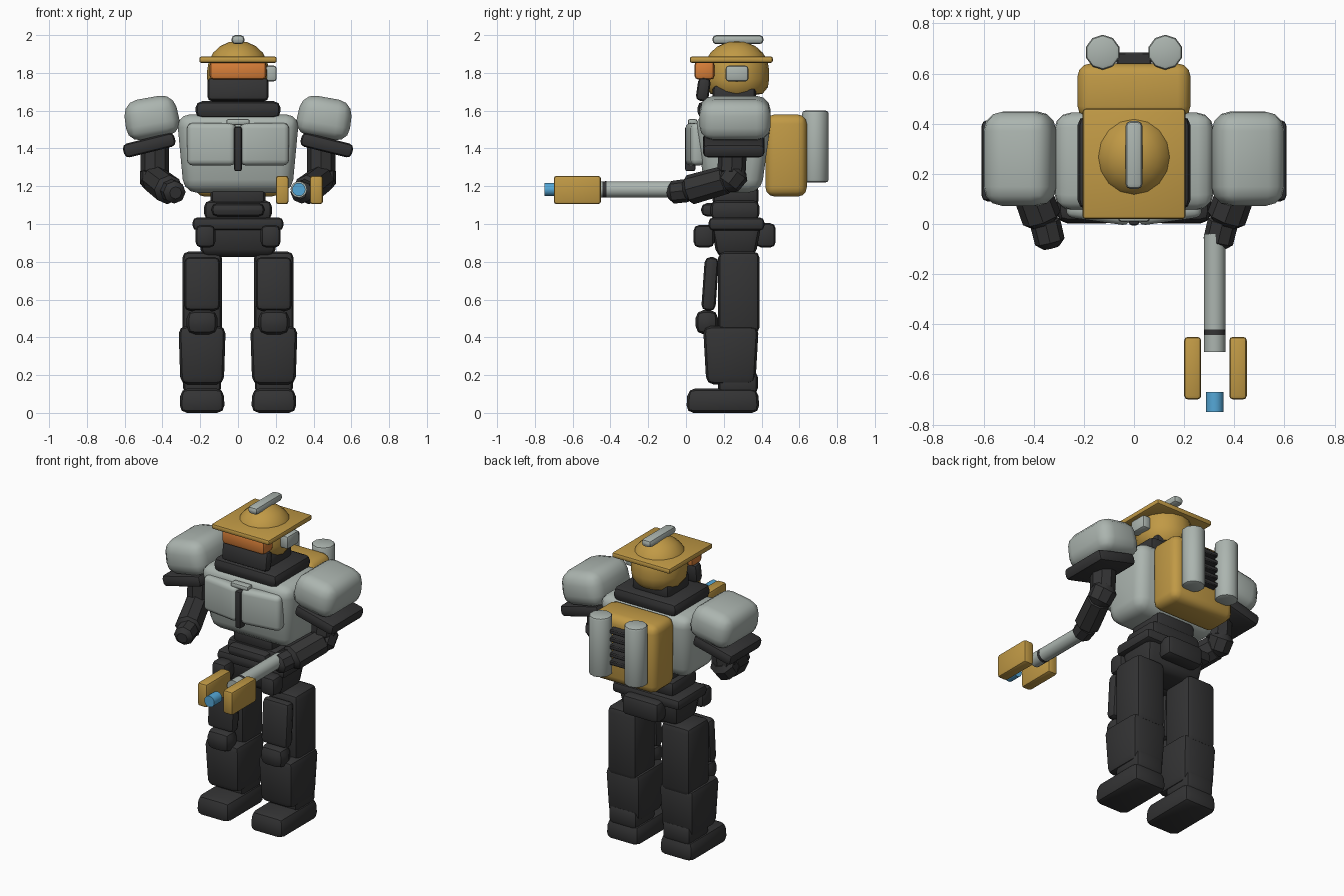
import bpy, bmesh, math
from mathutils import Vector, Matrix, Euler

if "Cube" in bpy.data.objects:
    bpy.data.objects.remove(bpy.data.objects["Cube"])

def mat(name, r, g, b):
    m = bpy.data.materials.new(name)
    m.diffuse_color = (r, g, b, 1)
    m.use_nodes = True
    m.node_tree.nodes["Principled BSDF"].inputs["Base Color"].default_value = m.diffuse_color
    return m

DARK = mat("charcoal", 0.034, 0.034, 0.035)
GREY = mat("light grey", 0.41, 0.46, 0.43)
GOLD = mat("mustard yellow", 0.53, 0.32, 0.06)
ORANGE = mat("orange glass", 0.68, 0.21, 0.04)
BLUE = mat("blue flame", 0.09, 0.39, 0.68)

def finish(name, bm, material, matrix):
    bmesh.ops.recalc_face_normals(bm, faces=bm.faces)
    mesh = bpy.data.meshes.new(name)
    bm.to_mesh(mesh)
    bm.free()
    ob = bpy.data.objects.new(name, mesh)
    bpy.context.collection.objects.link(ob)
    mesh.materials.append(material)
    ob.matrix_world = matrix
    bpy.ops.object.select_all(action='DESELECT')
    ob.select_set(True)
    bpy.context.view_layer.objects.active = ob
    bpy.ops.object.shade_smooth_by_angle(angle=math.radians(40))
    return ob

def box(name, x, y, z, material, bevel=0.03, seg=2, rot=(0, 0, 0), low=(1, 1), high=(1, 1)):
    """Bevelled box from (min, max) ranges; low/high scale the bottom/top."""
    size = [b - a for a, b in (x, y, z)]
    mid = [(a + b) / 2 for a, b in (x, y, z)]
    bm = bmesh.new()
    bmesh.ops.create_cube(bm, size=1)
    for v in bm.verts:
        k = high if v.co.z > 0 else low
        v.co = Vector((v.co.x * size[0] * k[0], v.co.y * size[1] * k[1], v.co.z * size[2]))
    if bevel:
        bmesh.ops.bevel(bm, geom=bm.edges[:], offset=bevel, segments=seg, profile=0.5, affect='EDGES')
    turn = Euler([math.radians(a) for a in rot]).to_matrix().to_4x4()
    return finish(name, bm, material, Matrix.Translation(mid) @ turn)

def rod(name, a, b, r1, r2, material, sides=10, bevel=0.0, seg=1):
    """Cylinder or cone between two points."""
    a, b = Vector(a), Vector(b)
    bm = bmesh.new()
    bmesh.ops.create_cone(bm, cap_ends=True, segments=sides, radius1=r1, radius2=r2, depth=(b - a).length)
    if bevel:
        rims = [e for e in bm.edges if abs(e.verts[0].co.z - e.verts[1].co.z) < 1e-5]
        bmesh.ops.bevel(bm, geom=rims, offset=bevel, segments=seg, profile=0.5, affect='EDGES')
    turn = (b - a).to_track_quat('Z', 'Y').to_matrix().to_4x4()
    return finish(name, bm, material, Matrix.Translation((a + b) / 2) @ turn)

def span(s, a, b):
    return (a, b) if s > 0 else (-b, -a)

# legs, arms and other paired parts
for s, side in ((-1, "left"), (1, "right")):
    def pair(name, x, *args, **kw):
        return box(f"{side}_{name}", span(s, *x), *args, **kw)
    # leg
    pair("boot", (0.07, 0.31), (0.0, 0.39), (0.0, 0.13), DARK, 0.04, high=(0.95, 0.95))
    pair("ankle", (0.09, 0.29), (0.17, 0.38), (0.10, 0.22), DARK, 0.03)
    pair("shin", (0.065, 0.315), (0.09, 0.385), (0.15, 0.46), DARK, 0.04, low=(0.92, 0.88))
    pair("knee", (0.108, 0.272), (0.05, 0.17), (0.415, 0.545), DARK, 0.045)
    pair("thigh", (0.085, 0.295), (0.17, 0.39), (0.42, 0.855), DARK, 0.035)
    pair("thigh_plate", (0.095, 0.285), (0.09, 0.165), (0.54, 0.825), DARK, 0.03, rot=(-4, 0, 0))
    # belt pouch
    pair("front_pouch", (0.12, 0.225), (0.04, 0.15), (0.875, 0.995), DARK, 0.03)
    # shoulder armour
    pair("shoulder_pad", (0.31, 0.605), (0.07, 0.45), (1.455, 1.67), GREY, 0.075, 3,
         rot=(0, s * 10, 0), high=(0.92, 0.98))
    pair("shoulder_band", (0.33, 0.61), (0.09, 0.415), (1.38, 1.455), DARK, 0.025,
         rot=(0, s * 14, 0))
    # arm
    rod(f"{side}_upper_arm", (s * 0.44, 0.25, 1.45), (s * 0.44, 0.24, 1.26), 0.075, 0.075, DARK, 8, 0.02)
    rod(f"{side}_elbow", (s * 0.44, 0.28, 1.30), (s * 0.45, 0.20, 1.19), 0.08, 0.07, DARK, 8, 0.03)
    rod(f"{side}_forearm", (s * 0.445, 0.23, 1.24), (s * 0.36, 0.0, 1.175), 0.075, 0.08, DARK, 8, 0.025)
    rod(f"{side}_hand", (s * 0.36, 0.03, 1.18), (s * 0.33, -0.095, 1.165), 0.062, 0.06, DARK, 8, 0.025)
    # chest plate and back tank
    pair("chest_plate", (0.01, 0.27), (0.01, 0.09), (1.31, 1.535), GREY, 0.03, 3, rot=(0, 0, s * 8))
    rod(f"{side}_tank", (s * 0.125, 0.685, 1.22), (s * 0.125, 0.685, 1.60), 0.07, 0.07, GREY, 10, 0.015, 2)
    # torch guard plates either side of the nozzle
    x = (0.20, 0.268) if s < 0 else (0.38, 0.45)
    box(f"{side}_torch_guard", x, (-0.70, -0.45), (1.105, 1.255), GOLD, 0.015)

# hips
box("pelvis", (-0.215, 0.215), (0.13, 0.40), (0.825, 1.0), DARK, 0.04, low=(0.9, 0.75))
box("belt", (-0.24, 0.24), (0.12, 0.415), (0.965, 1.035), DARK, 0.025)
box("back_pouch", (-0.13, 0.13), (0.37, 0.475), (0.875, 1.005), DARK, 0.03)

# waist
box("lower_waist", (-0.18, 0.18), (0.13, 0.39), (1.02, 1.125), DARK, 0.035)
box("upper_waist", (-0.145, 0.145), (0.14, 0.385), (1.09, 1.21), DARK, 0.035)
box("waist_pad", (-0.14, 0.14), (0.08, 0.2), (1.04, 1.11), DARK, 0.03)

# torso
box("torso", (-0.325, 0.325), (0.045, 0.455), (1.165, 1.58), GREY, 0.07, 3, low=(0.88, 0.72))
box("chest_strip", (-0.02, 0.02), (-0.005, 0.05), (1.28, 1.515), DARK, 0.01)
box("chest_clasp", (-0.062, 0.062), (0.01, 0.06), (1.525, 1.555), GREY, 0.01)
box("collar", (-0.225, 0.225), (0.06, 0.43), (1.56, 1.65), DARK, 0.035)

# backpack
box("backpack", (-0.225, 0.225), (0.42, 0.64), (1.145, 1.58), GOLD, 0.05, 3)
for i in range(5):
    z = 1.29 + i * 0.05
    box(f"pack_vent_{i + 1}", (-0.07, 0.07), (0.62, 0.685), (z, z + 0.028), DARK, 0.006, 1)

# head
box("neck", (-0.13, 0.13), (0.14, 0.37), (1.62, 1.74), DARK, 0.03)
bm = bmesh.new()
bmesh.ops.create_uvsphere(bm, u_segments=16, v_segments=10, radius=1)
for v in bm.verts:
    # squarer below the brim, domed above
    v.co = Vector((v.co.x * 0.163, v.co.y * 0.172, v.co.z * 0.155))
    if v.co.z < 0:
        k = 1 + 2.2 * (v.co.z / 0.155) ** 2 * 0.25
        v.co.x *= k
        v.co.y *= k
        v.co.z = max(v.co.z, -0.135)
finish("helmet", bm, GOLD, Matrix.Translation((0, 0.268, 1.815)))
box("helmet_brim", (-0.205, 0.205), (0.02, 0.46), (1.853, 1.887), GOLD, 0.012)
box("helmet_crest", (-0.034, 0.034), (0.14, 0.41), (1.952, 2.0), GREY, 0.02)
box("visor", (-0.15, 0.15), (0.045, 0.15), (1.765, 1.862), ORANGE, 0.02)
box("face_mask", (-0.162, 0.162), (0.058, 0.125), (1.65, 1.775), DARK, 0.025, rot=(-8, 0, 0))
box("ear_unit", (0.145, 0.205), (0.21, 0.33), (1.755, 1.838), GREY, 0.015)

# torch held in the right hand
rod("torch_barrel", (0.322, -0.04, 1.183), (0.322, -0.51, 1.183), 0.043, 0.043, GREY, 16)
rod("torch_sleeve", (0.322, -0.42, 1.183), (0.322, -0.508, 1.183), 0.0435, 0.0415, DARK, 16)
rod("torch_flame", (0.322, -0.67, 1.183), (0.322, -0.75, 1.183), 0.035, 0.035, BLUE, 16)
